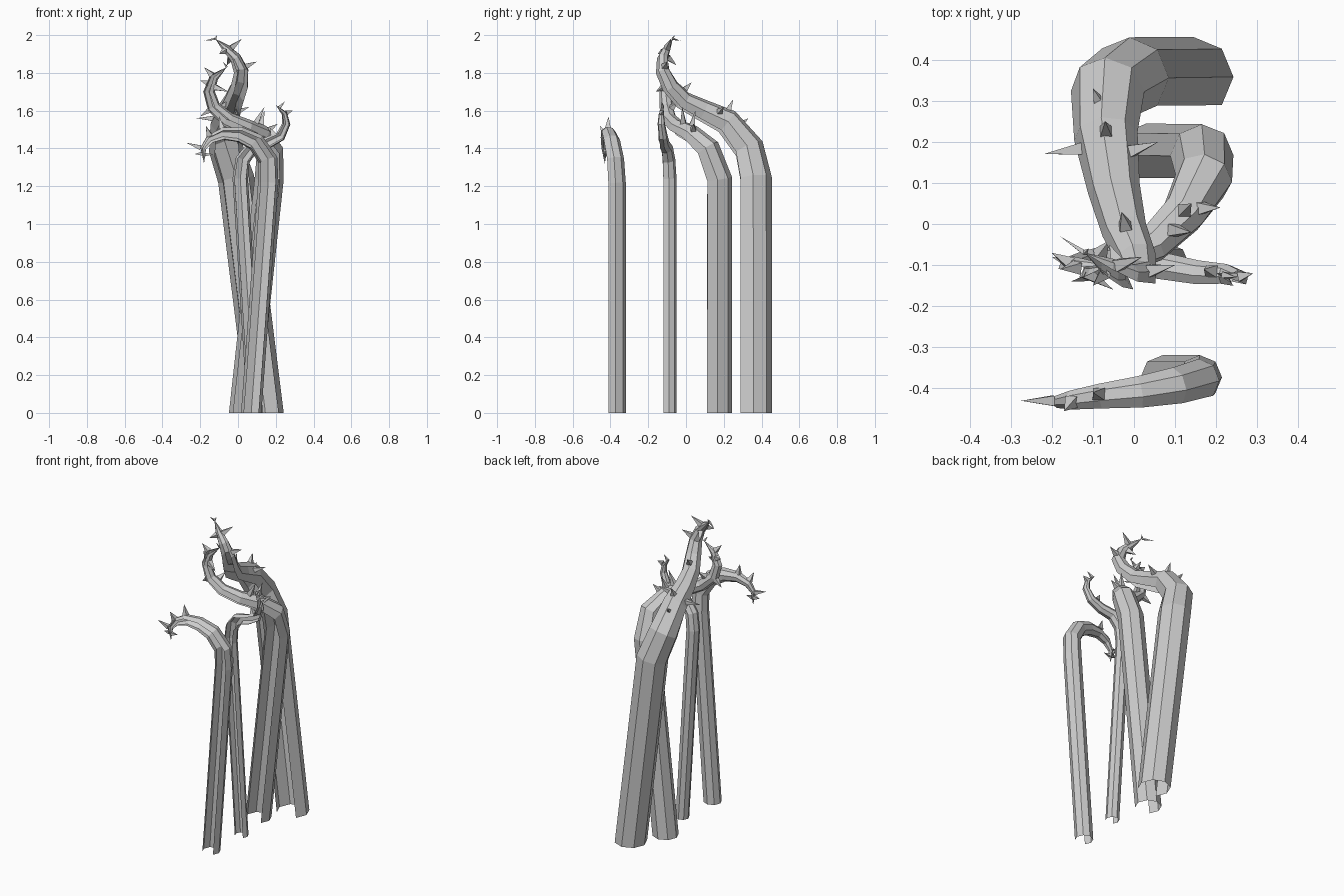
import bpy, bmesh, math
from mathutils import Vector

SIDES = 8
GAP = (5, 6)      # the two sides of each stem that are left open (facing front / underneath)
SHIFT = 0.147     # keeps the open profile centred on its path


def ring(bm, c, axis, side, r, n):
    other = axis.cross(side).normalized()
    return [bm.verts.new(c + r * (math.cos(a) * side + math.sin(a) * other))
            for a in (2 * math.pi * i / n for i in range(n))]


def fan(bm, a, tip, skip=()):
    v = bm.verts.new(tip)
    for i in range(len(a)):
        if i not in skip:
            bm.faces.new((a[i], a[(i + 1) % len(a)], v))


def finish(bm, name):
    loose = [v for v in bm.verts if not v.link_faces]
    bmesh.ops.delete(bm, geom=loose, context='VERTS')
    me = bpy.data.meshes.new(name)
    bm.to_mesh(me)
    bm.free()
    ob = bpy.data.objects.new(name, me)
    bpy.context.collection.objects.link(ob)


def vine(name, path, thorns):
    """Tapered gutter-like stem through (x, y, z, radius), plus thorns given by their tips."""
    pts = [Vector(p[:3]) for p in path]
    rad = [p[3] for p in path]
    bm = bmesh.new()
    side, prev = Vector((1, 0, 0)), None
    for i in range(len(pts) - 1):
        if i == 0:
            t = Vector((0, 0, 1))
        else:
            t = ((pts[i] - pts[i - 1]).normalized() + (pts[i + 1] - pts[i]).normalized()).normalized()
        side = (side - side.dot(t) * t).normalized()
        centre = pts[i] - SHIFT * rad[i] * t.cross(side)
        cur = ring(bm, centre, t, side, rad[i], SIDES)
        if prev:
            for k in range(SIDES):
                if k not in GAP:
                    j = (k + 1) % SIDES
                    bm.faces.new((prev[k], prev[j], cur[j], cur[k]))
        prev = cur
    fan(bm, prev, pts[-1], GAP)
    finish(bm, name + "_stem")

    # thorns grow from the nearest point of the stem towards their tip
    bm = bmesh.new()
    for tip in map(Vector, thorns):
        best = None
        for i in range(1, len(pts) - 1):
            d = pts[i + 1] - pts[i]
            f = min(max((tip - pts[i]).dot(d) / d.length_squared, 0), 1)
            q = pts[i] + f * d
            r = rad[i] + f * (rad[i + 1] - rad[i])
            if best is None or (tip - q).length < best[0]:
                best = ((tip - q).length, q, r)
        dist, q, r = best
        axis = (tip - q).normalized()
        root = q + axis * min(r * 0.8, dist * 0.45)
        base = ring(bm, root, axis, axis.orthogonal().normalized(), min(0.021, r * 0.6 + 0.008), 4)
        fan(bm, base, tip)
    finish(bm, name + "_thorns")


# large rear vine, arching forward and up
vine("rear_vine",
     [(.145, .372, 0, .097), (-.01, .372, 1.24, .097), (-.065, .335, 1.405, .091),
      (-.07, .22, 1.545, .078), (-.05, .09, 1.605, .064), (-.025, -.01, 1.655, .055),
      (.005, -.08, 1.73, .048), (.015, -.12, 1.81, .04), (-.015, -.122, 1.88, .031),
      (-.065, -.10, 1.93, .022), (-.12, -.07, 1.98, 0)],
     [(-.10, .33, 1.56), (-.07, .25, 1.66), (-.22, .17, 1.56), (.06, .20, 1.62),
      (-.03, .03, 1.75), (.10, -.10, 1.86), (-.06, -.05, 1.84),
      (.02, -.08, 1.98), (-.18, -.03, 1.97), (-.11, -.06, 2.0), (-.10, -.15, 1.90)])

# second vine, sweeping left and curling upward
vine("middle_vine",
     [(.03, .178, 0, .078), (.165, .178, 1.24, .077), (.17, .12, 1.40, .07),
      (.12, .03, 1.48, .055), (.045, -.045, 1.515, .046), (-.05, -.085, 1.555, .041),
      (-.125, -.10, 1.62, .036), (-.15, -.105, 1.70, .031), (-.125, -.105, 1.775, .024),
      (-.06, -.10, 1.83, 0)],
     [(.14, .05, 1.60), (.21, .04, 1.53), (.14, -.02, 1.62), (-.06, -.04, 1.65),
      (-.20, -.08, 1.57), (-.20, -.07, 1.76), (-.18, -.11, 1.83), (-.05, -.16, 1.70),
      (-.08, -.11, 1.86)])

# thin vine, hooking to the right
vine("thin_vine",
     [(.09, -.085, 0, .041), (.012, -.085, 1.24, .041), (.025, -.09, 1.34, .039),
      (.075, -.10, 1.405, .036), (.155, -.115, 1.43, .032), (.225, -.12, 1.465, .027),
      (.255, -.13, 1.53, .022), (.245, -.13, 1.585, .015), (.20, -.12, 1.63, 0)],
     [(.25, -.13, 1.65), (.29, -.12, 1.60), (.17, -.11, 1.51)])

# front vine, bending to the left and drooping
vine("front_vine",
     [(.07, -.365, 0, .054), (.16, -.365, 1.22, .054), (.158, -.372, 1.34, .052),
      (.095, -.39, 1.435, .049), (.01, -.405, 1.475, .042), (-.08, -.415, 1.48, .033),
      (-.15, -.425, 1.45, .025), (-.185, -.43, 1.40, .016), (-.18, -.43, 1.32, 0)],
     [(-.275, -.43, 1.43), (-.23, -.43, 1.37), (-.17, -.455, 1.52), (-.10, -.41, 1.57),
      (-.13, -.43, 1.37)])
